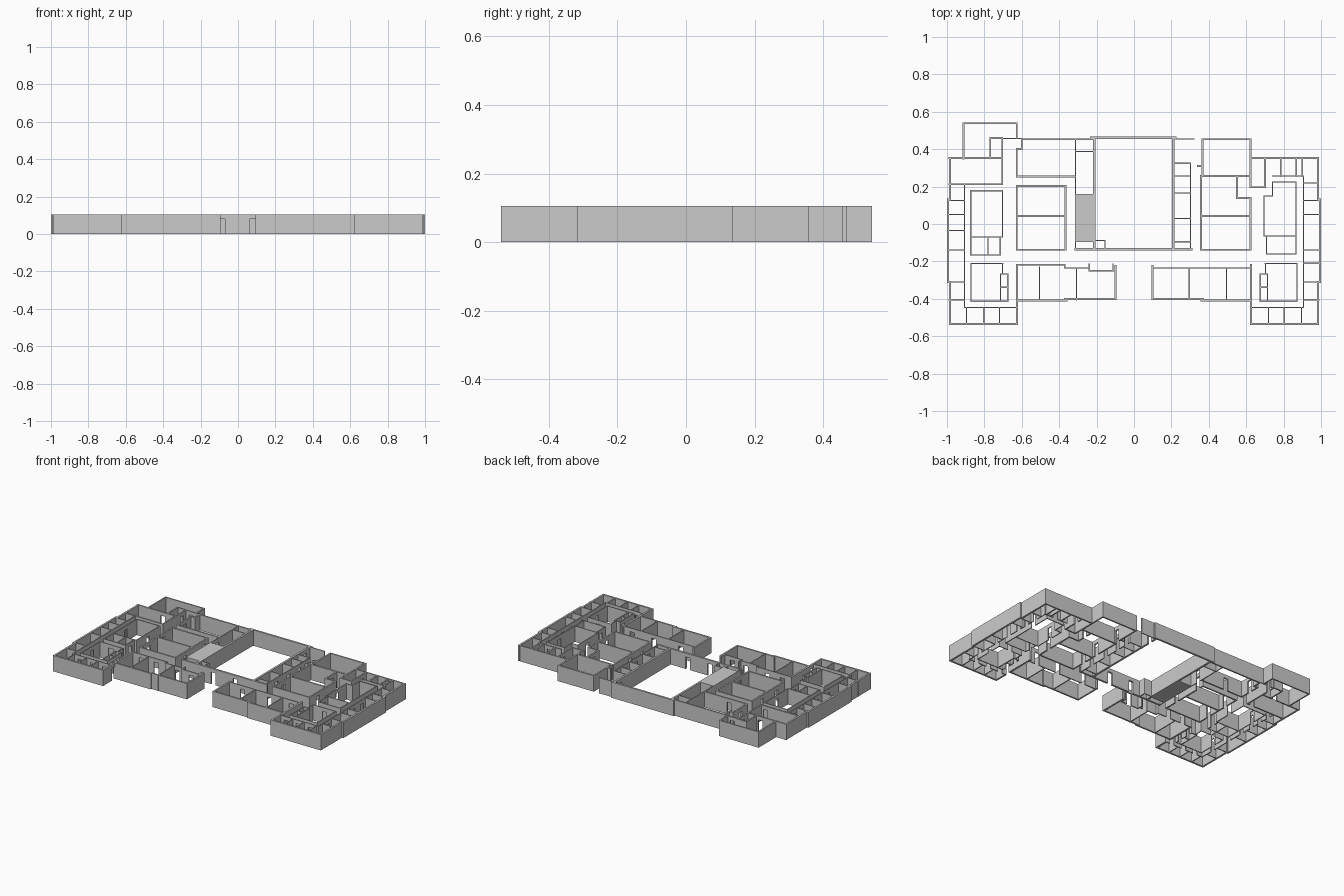
import bpy, bmesh

H, DOOR_H, DOOR_W = 0.105, 0.08, 0.032


def add_box(bm, x0, x1, y0, y1, z0=0.0, z1=H):
    vs = bmesh.ops.create_cube(bm, size=1)["verts"]
    for v in vs:
        v.co = (x0 + (v.co.x + .5) * (x1 - x0),
                y0 + (v.co.y + .5) * (y1 - y0),
                z0 + (v.co.z + .5) * (z1 - z0))


class Walls:
    """One group of walls; h and v add straight runs with door openings."""

    def __init__(self, name, t, sides=(1,)):
        self.name, self.t, self.sides, self.bm = name, t, sides, bmesh.new()

    def run(self, axis, c, a, b, doors):
        r = self.t / 2
        for s in self.sides:
            def put(p, q, z0):
                if axis == 'h':
                    add_box(self.bm, min(s * p, s * q), max(s * p, s * q), c - r, c + r, z0)
                else:
                    add_box(self.bm, s * c - r, s * c + r, p, q, z0)
            a0, b0 = min(a, b) - r, max(a, b) + r
            for d in sorted(doors):
                put(a0, d - DOOR_W / 2, 0)
                put(d - DOOR_W / 2, d + DOOR_W / 2, DOOR_H)
                a0 = d + DOOR_W / 2
            put(a0, b0, 0)

    def h(self, y, x0, x1, *doors):
        self.run('h', y, x0, x1, doors)

    def v(self, x, y0, y1, *doors):
        self.run('v', x, y0, y1, doors)

    def done(self):
        me = bpy.data.meshes.new(self.name)
        self.bm.to_mesh(me)
        self.bm.free()
        bpy.context.collection.objects.link(bpy.data.objects.new(self.name, me))


# Outer walls shared by both wings
w = Walls("wing_outer_walls", .012, (1, -1))
w.v(.984, .353, .13)
w.v(.994, .13, -.31)
w.v(.984, -.31, -.534)
w.h(-.534, .625, .984)
w.v(.625, -.22, -.534, -.43)
w.done()

# Partitions shared by both wings
w = Walls("wing_cells", .006, (1, -1))
w.v(.907, .21, -.447, .165, .085, .01, -.08, -.2, -.35)
w.h(-.447, .625, .907, .67, .76, .85)
for y in (.125, .05, -.14, -.31, -.405):
    w.h(y, .907, .99)
for x in (.72, .803, .895):
    w.v(x, -.534, -.447)
# Lower inner room with its two closets
w.h(-.212, .7, .871, .79)
w.v(.871, -.212, -.413, -.3)
w.h(-.413, .675, .871)
w.v(.703, -.212, -.268)
w.v(.714, -.268, -.413)
w.v(.675, -.268, -.413, -.3, -.375)
w.h(-.268, .675, .714)
w.h(-.338, .675, .714)
w.done()

# Left wing upper rooms
w = Walls("left_wing_rooms", .009)
w.h(.5385, -.912, -.627)
w.v(-.912, .35, .5385)
w.v(-.627, .46, .5385)
w.v(-.768, .353, .46)
w.h(.46, -.768, -.705)
w.v(-.705, .213, .46, .41)
w.h(.353, -.988, -.705, -.8)
w.h(.213, -.988, -.705, -.74)
w.done()

# Left wing inner rooms
w = Walls("left_wing_inner_rooms", .006)
w.h(.457, -.705, -.6, -.665)
w.h(-.035, -.907, -.99)
w.h(.178, -.873, -.703)
w.v(-.873, .178, -.165, .06)
w.v(-.703, .178, -.07, .05)
w.h(-.07, -.873, -.703)
w.h(-.165, -.873, -.715)
w.v(-.715, -.07, -.165, -.12)
w.v(-.78, -.07, -.165)
w.done()

# Right wing upper rooms
w = Walls("right_wing_rooms", .009)
w.h(.353, .623, .984)
w.v(.7, .197, .353, .3)
w.h(.197, .623, .7)
for x in (.785, .867, .9):
    w.v(x, .257, .353)
w.done()

# Right wing inner rooms
w = Walls("right_wing_inner_rooms", .006)
w.h(.257, .74, .907, .83)
w.v(.907, .21, .257)
w.h(.22, .907, .984)
w.h(-.21, .907, .99)
w.h(.225, .74, .867)
w.v(.74, .15, .225)
w.h(.15, .695, .74)
w.v(.695, -.065, .15, .05)
w.h(-.065, .695, .867)
w.v(.867, -.16, .225, .1)
w.h(-.16, .708, .867)
w.v(.708, -.16, -.065, -.11)
w.done()

# Left classrooms between wing and hall
w = Walls("left_middle_rooms", .01)
w.h(.453, -.6, -.21)
w.v(-.6, .40, .453)
w.h(.40, -.627, -.6)
w.v(-.627, .253, .40, .33)
w.h(.253, -.627, -.315, -.5)
w.v(-.627, -.138, .203, .1, -.05)
w.h(.203, -.627, -.367)
w.v(-.367, -.138, .203, .16, -.04)
w.h(.042, -.627, -.367)
w.h(-.138, -.627, -.367)
w.done()

# Right classrooms between wing and hall
w = Walls("right_middle_rooms", .01)
w.h(.453, .366, .622)
w.v(.366, .257, .453, .283)
w.h(.31, .342, .366)
w.v(.622, .197, .453)
w.h(.257, .358, .622)
w.v(.358, -.138, .257, .08, -.04)
w.v(.55, .14, .257, .2)
w.h(.14, .55, .622)
w.v(.622, -.138, .14, -.05)
w.h(.042, .358, .622)
w.h(-.138, .358, .622)
w.done()

# Central hall
w = Walls("hall_walls", .013)
w.h(.461, -.23, .222)
w.v(-.213, -.135, .461)
w.v(.21, -.135, .461, .4)
w.h(-.135, -.312, .305, -.085, .077)
w.done()

# Side rooms along the hall
w = Walls("hall_side_rooms", .006)
w.v(-.313, -.135, .453, .225)
w.h(.388, -.313, -.213)
w.v(-.155, -.135, -.088)
w.h(-.088, -.213, -.155)
w.h(.455, .21, .32)
for y in (.325, .257, .165, .03, -.095):
    w.h(y, .216, .302)
w.v(.302, -.135, .325, .29, .21, .1, -.03)
w.done()

# Solid block beside the hall
bm = bmesh.new()
add_box(bm, -.315, -.215, -.097, .16)
me = bpy.data.meshes.new("solid_core")
bm.to_mesh(me)
bm.free()
bpy.context.collection.objects.link(bpy.data.objects.new("solid_core", me))

# Front rooms either side of the entrance
w = Walls("front_room_shell", .011, (1, -1))
w.h(-.408, .36, .625)
w.h(-.4, .1, .37)
w.v(.1, -.4, -.225)
w.done()

w = Walls("front_room_partitions", .007)
w.h(-.218, -.627, -.37, -.56, -.45)
w.v(-.37, -.218, -.235)
w.h(-.235, -.37, -.24, -.28)
w.v(-.24, -.25, -.215)
w.h(-.25, -.24, -.1, -.17)
w.v(-.112, -.25, -.215)
w.v(-.505, -.405, -.23)
w.v(-.307, -.405, -.235)
w.h(-.235, .1, .625, .2, .4, .56)
w.v(.295, -.4, -.235)
w.v(.495, -.405, -.235)
w.done()
